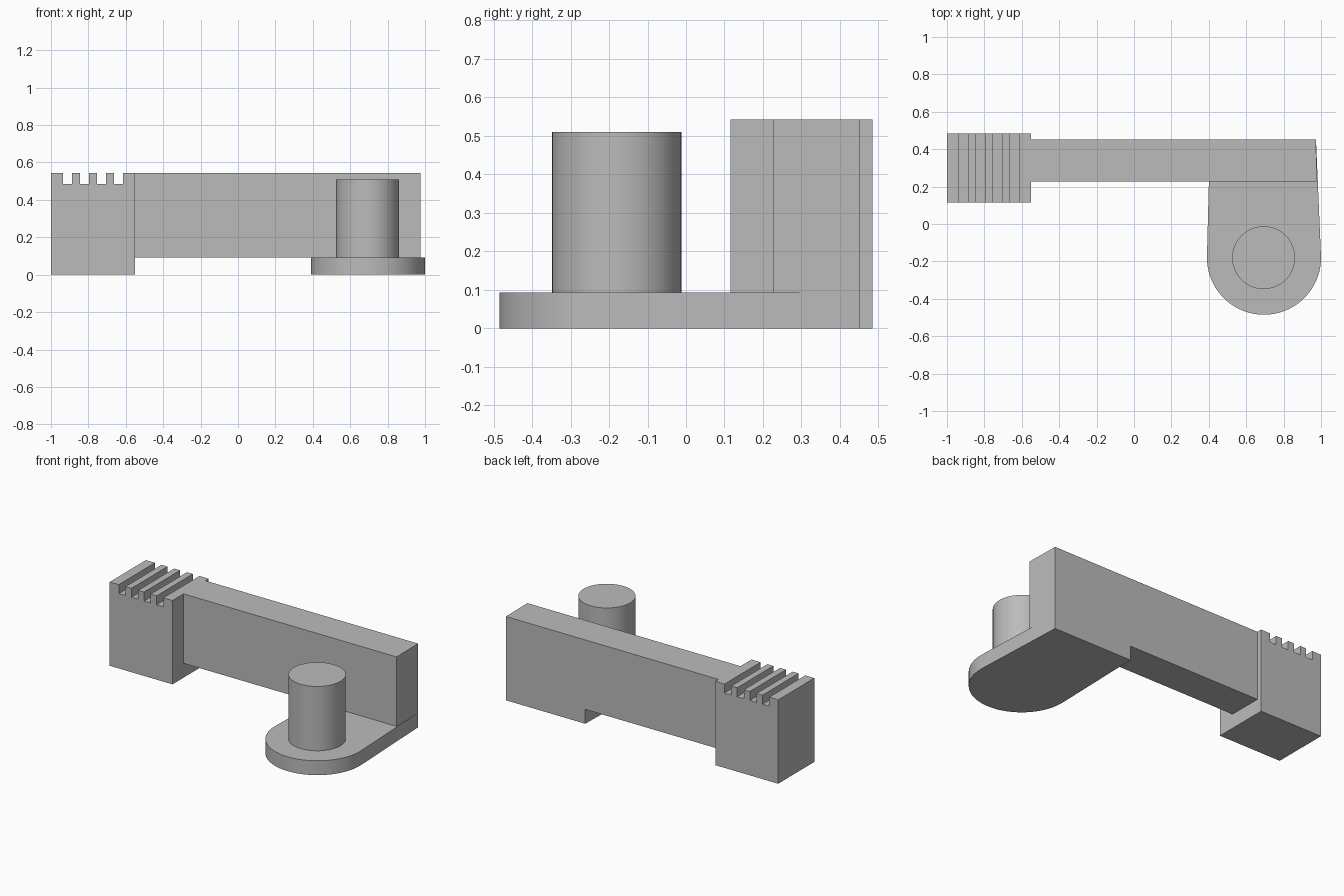
import bpy, bmesh, math

cube = bpy.data.objects.get("Cube")
if cube:
    bpy.data.objects.remove(cube, do_unlink=True)

grey = bpy.data.materials.new("plain grey")
grey.use_nodes = True
colour = (0.5, 0.5, 0.5, 1)
grey.diffuse_color = colour
grey.node_tree.nodes["Principled BSDF"].inputs["Base Color"].default_value = colour


def extrude_profile(name, points, vector):
    """Make a solid by sweeping a closed outline along a vector."""
    bm = bmesh.new()
    face = bm.faces.new([bm.verts.new(p) for p in points])
    result = bmesh.ops.extrude_face_region(bm, geom=[face])
    moved = [g for g in result["geom"] if isinstance(g, bmesh.types.BMVert)]
    bmesh.ops.translate(bm, vec=vector, verts=moved)
    bmesh.ops.recalc_face_normals(bm, faces=bm.faces[:])
    mesh = bpy.data.meshes.new(name)
    bm.to_mesh(mesh)
    bm.free()
    mesh.materials.append(grey)
    obj = bpy.data.objects.new(name, mesh)
    bpy.context.collection.objects.link(obj)
    return obj


def smooth(obj):
    bpy.ops.object.select_all(action="DESELECT")
    obj.select_set(True)
    bpy.context.view_layer.objects.active = obj
    bpy.ops.object.shade_smooth_by_angle(angle=math.radians(30))


def arc(cx, cy, z, radius, start, end, steps):
    angles = [math.radians(start + (end - start) * i / steps) for i in range(steps + 1)]
    return [(cx + radius * math.cos(a), cy + radius * math.sin(a), z) for a in angles]


TOP, PLATE_TOP = 0.543, 0.093
PIN_X, PIN_Y = 0.693, -0.18

# Notched end block: outline seen from the front, swept backwards
outline = [(-1, 0), (-1, TOP)]
for i in range(4):
    left = -0.935 + i * 0.0905
    right = left + 0.048
    outline += [(left, TOP), (left, 0.485), (right, 0.485), (right, TOP)]
outline += [(-0.55, TOP), (-0.55, 0)]
extrude_profile("notched_block", [(x, 0.115, z) for x, z in outline], (0, 0.37, 0))

# Long upright bar
bar = [(-0.55, 0.228), (0.977, 0.228), (0.973, 0.452), (-0.55, 0.452)]
extrude_profile("long_bar", [(x, y, PLATE_TOP) for x, y in bar], (0, 0, TOP - PLATE_TOP))

# Slightly tapered foot plate with a round front
foot = arc(0.695, PIN_Y, 0, 0.305, 180, 360, 48)
foot += [(0.973, 0.452, 0), (0.406, 0.452, 0)]
smooth(extrude_profile("foot_plate", foot, (0, 0, PLATE_TOP)))

# Upright round pin
ring = arc(PIN_X, PIN_Y, PLATE_TOP, 0.168, 0, 360, 64)[:-1]
smooth(extrude_profile("round_pin", ring, (0, 0, 0.51 - PLATE_TOP)))
